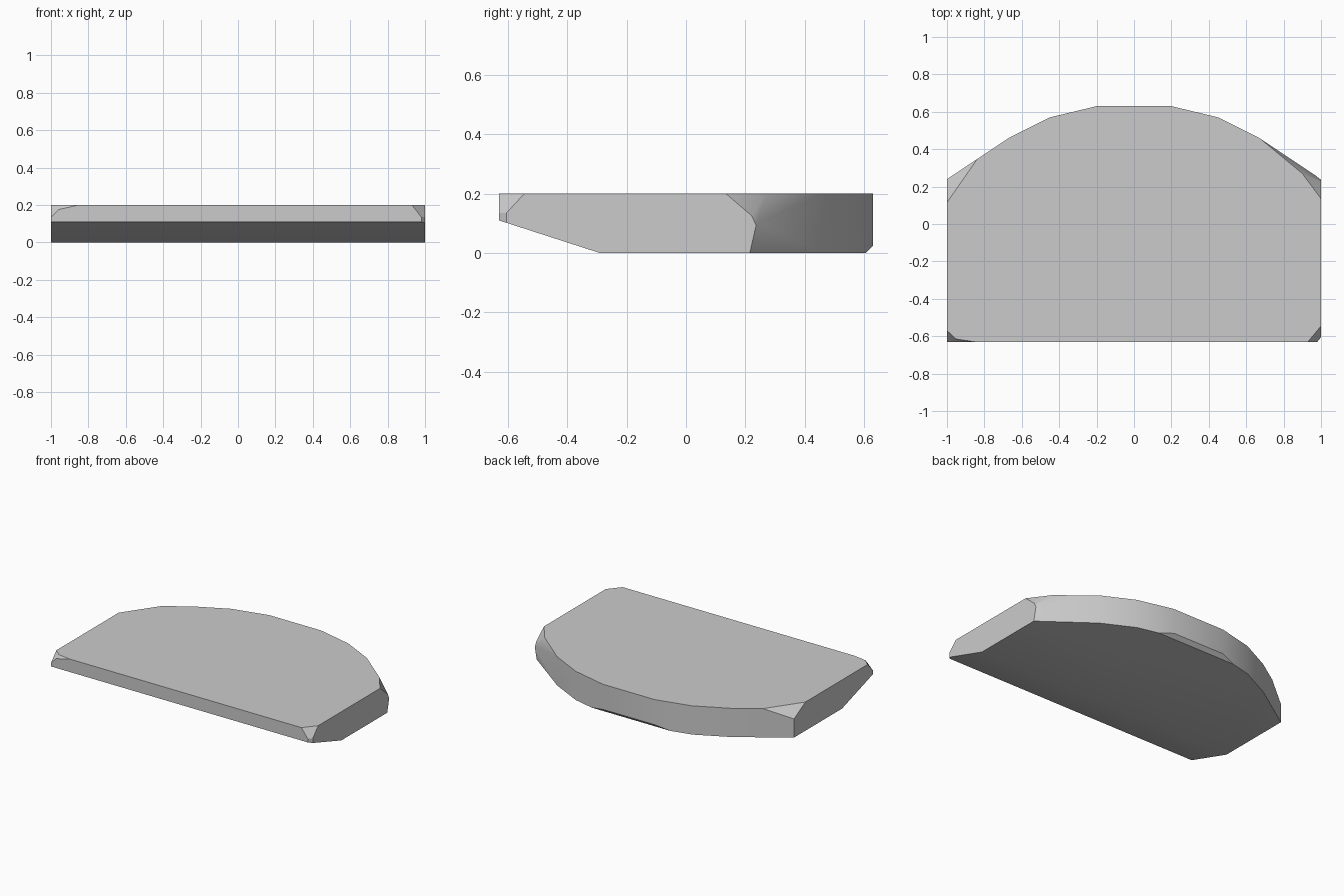
import bpy
import bmesh
import math
from mathutils import Vector

cube = bpy.data.objects.get("Cube")
if cube:
    bpy.data.objects.remove(cube, do_unlink=True)

grey = bpy.data.materials.new("stone grey")
grey.use_nodes = True
colour = (0.6, 0.6, 0.6, 1)
grey.diffuse_color = colour
grey.node_tree.nodes["Principled BSDF"].inputs["Base Color"].default_value = colour

TOP = 0.2
CENTRE = Vector((0, 0, TOP / 2))

# Slab outline: straight front and sides, arched back
half = [(1, -0.63), (1, 0.24), (0.67, 0.46), (0.45, 0.57), (0.2, 0.63)]
outline = half + [(-x, y) for x, y in reversed(half)]

bm = bmesh.new()
base = bm.faces.new([bm.verts.new((x, y, 0)) for x, y in outline])
raised = bmesh.ops.extrude_face_region(bm, geom=[base], use_keep_orig=True)
bmesh.ops.translate(bm, vec=(0, 0, TOP),
                    verts=[v for v in raised["geom"] if isinstance(v, bmesh.types.BMVert)])


def slice_off(a, b, c):
    """Cut away everything outside the plane through three points and cap it."""
    a, b, c = Vector(a), Vector(b), Vector(c)
    normal = (b - a).cross(c - a).normalized()
    if normal.dot(CENTRE - a) > 0:
        normal.negate()
    cut = bmesh.ops.bisect_plane(bm, geom=bm.verts[:] + bm.edges[:] + bm.faces[:],
                                 dist=0.0001, plane_co=a, plane_no=normal, clear_outer=True)
    rim = [e for e in cut["geom_cut"] if isinstance(e, bmesh.types.BMEdge)]
    bmesh.ops.holes_fill(bm, edges=rim, sides=0)


# Sloping underside at the front
slice_off((-1, -0.63, 0.11), (1, -0.63, 0.11), (0, -0.29, 0))
# Narrow bevel under the back edge
slice_off((-1, 0.63, 0.025), (1, 0.63, 0.025), (0, 0.605, 0))
# Chipped front corner on the left
slice_off((0.93, -0.63, TOP), (1, -0.545, TOP), (1, -0.61, 0.13))
slice_off((0.98, -0.63, 0), (0.98, -0.63, TOP), (1, -0.605, 0))
# Chipped front corner on the right
slice_off((-0.85, -0.63, TOP), (-0.95, -0.615, TOP), (-0.96, -0.63, 0.175))
slice_off((-1, -0.57, TOP), (-1, -0.63, 0.135), (-0.96, -0.63, 0.175))
# Chipped back corner on the left, above and below
slice_off((1, 0.135, TOP), (0.9, 0.27, TOP), (1, 0.24, 0.11))
slice_off((0.9, 0.27, TOP), (0.67, 0.46, TOP), (0.95, 0.27, 0.11))
slice_off((1, 0.24, 0.11), (1, 0.215, 0), (0.67, 0.46, 0))
# Chipped back corner on the right
slice_off((-1, 0.115, TOP), (-0.85, 0.33, TOP), (-1, 0.24, 0.13))

bmesh.ops.recalc_face_normals(bm, faces=bm.faces[:])
mesh = bpy.data.meshes.new("stone_slab")
bm.to_mesh(mesh)
bm.free()
mesh.materials.append(grey)
slab = bpy.data.objects.new("stone_slab", mesh)
bpy.context.collection.objects.link(slab)

# Smooth arc, crisp chips
bpy.ops.object.select_all(action='DESELECT')
slab.select_set(True)
bpy.context.view_layer.objects.active = slab
bpy.ops.object.shade_smooth_by_angle(angle=math.radians(30))
